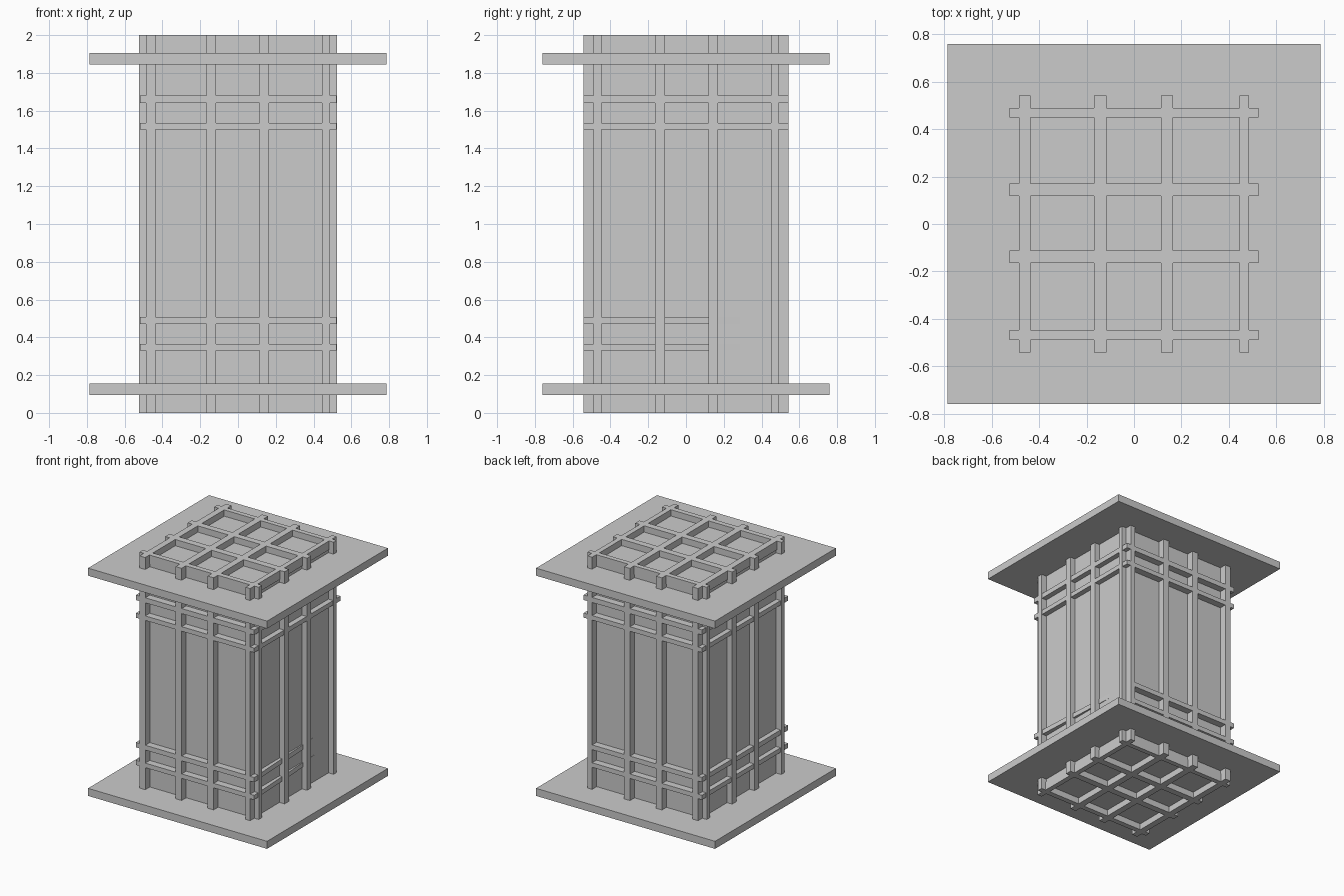
import bpy, bmesh
from mathutils import Vector

if "Cube" in bpy.data.objects:
    bpy.data.objects.remove(bpy.data.objects["Cube"])


def make_object(name, bm):
    bmesh.ops.recalc_face_normals(bm, faces=bm.faces)
    mesh = bpy.data.meshes.new(name)
    bm.to_mesh(mesh)
    bm.free()
    obj = bpy.data.objects.new(name, mesh)
    bpy.context.collection.objects.link(obj)
    return obj


def box(name, lo, hi):
    bm = bmesh.new()
    bmesh.ops.create_cube(bm, size=1)
    for v in bm.verts:
        v.co = Vector([l + (c + 0.5) * (h - l) for c, l, h in zip(v.co, lo, hi)])
    return make_object(name, bm)


def ring(name, outer, inner, axis, lo, hi):
    """Four-sided frame, drawn as two outlines and extruded along an axis."""
    bm = bmesh.new()

    def vert(p, d):
        co = list(p)
        co.insert(axis, d)
        return bm.verts.new(co)

    loops = [[vert(p, d) for p in pts]
             for pts, d in ((outer, lo), (outer, hi), (inner, hi), (inner, lo))]
    for a, b in zip(loops, loops[1:] + loops[:1]):
        for i in range(4):
            j = (i + 1) % 4
            bm.faces.new((a[i], a[j], b[j], b[i]))
    return make_object(name, bm)


def rect(x0, x1, y0, y1):
    return [(x0, y0), (x1, y0), (x1, y1), (x0, y1)]


X, Y, H = 0.525, 0.542, 2.0

# inner panels
box("lantern_panels", (-0.48, -0.485, 0.05), (0.48, 0.485, 1.95))

# base and roof plates
for name, z in (("base_plate", 0.095), ("roof_plate", 1.845)):
    box(name, (-0.787, -0.759, z), (0.787, 0.759, z + 0.06))

# upright lattice frames in both directions
spans_x = [(-0.486, -0.436), (-0.168, -0.116), (0.113, 0.165), (0.446, 0.486)]
spans_y = [(-0.489, -0.447), (-0.165, -0.112), (0.118, 0.17), (0.45, 0.489)]
for i, (a, b) in enumerate(spans_x):
    ring(f"front_back_frame_{i + 1}", rect(-Y, Y, 0, H),
         rect(-0.46, 0.46, 0.07, H - 0.07), 0, a, b)
for i, (a, b) in enumerate(spans_y):
    ring(f"side_frame_{i + 1}", rect(-X, X, 0, H),
         rect(-0.455, 0.455, 0.07, H - 0.07), 1, a, b)

# horizontal rails; the lower pair sinks into the panel at the back right corner
for i, (a, b) in enumerate([(0.33, 0.366), (0.47, 0.508), (1.5, 1.536), (1.64, 1.68)]):
    outer = rect(-0.519, 0.522, -0.5415, 0.5415)
    inner = rect(-0.44, 0.44, -0.45, 0.45)
    if i < 2:
        outer[2] = (0.467, 0.5415)
    ring(f"horizontal_rail_{i + 1}", outer, inner, 2, a, b)
